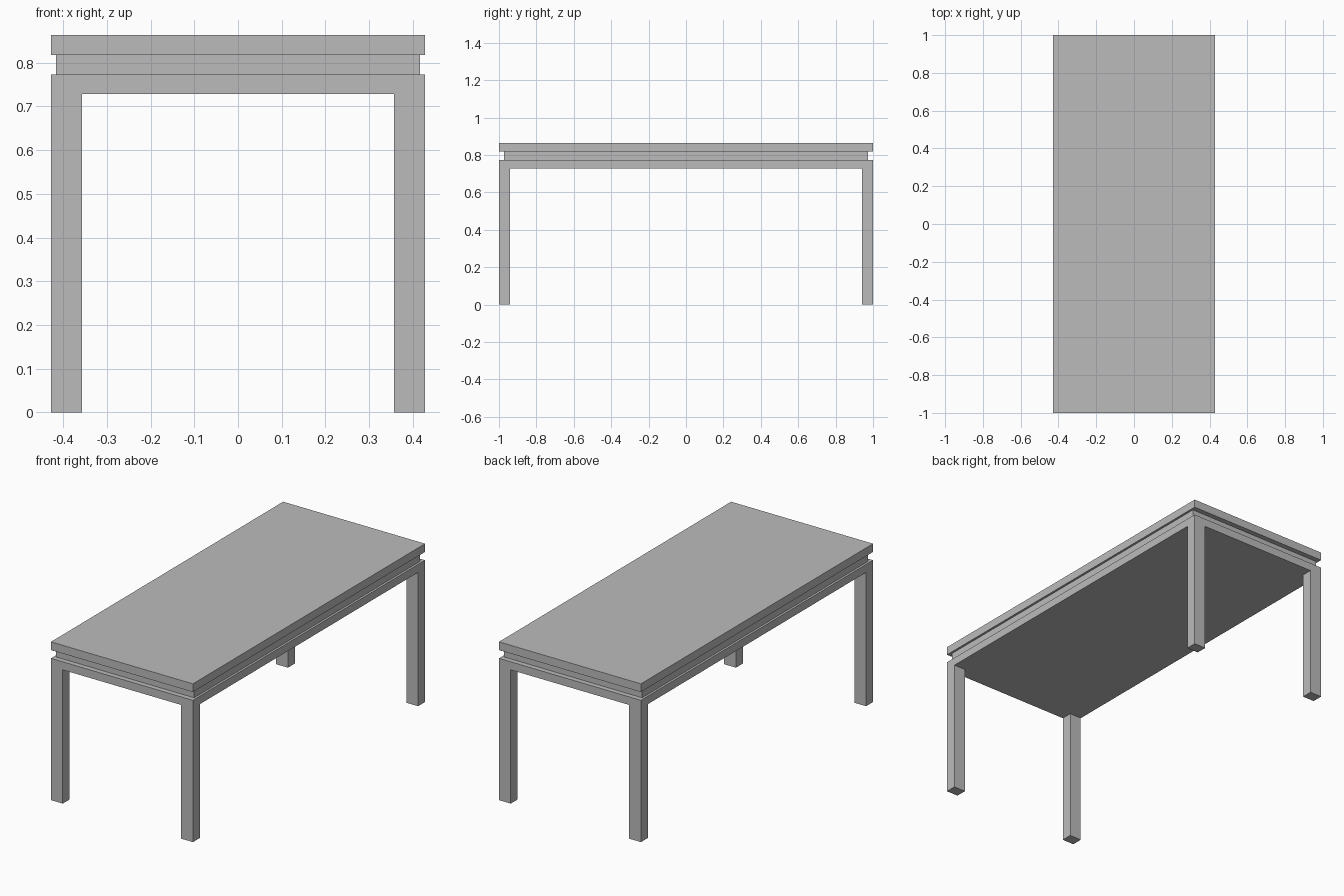
import bpy
import bmesh
from mathutils import Matrix

default = bpy.data.objects.get("Cube")
if default:
    bpy.data.objects.remove(default, do_unlink=True)

GREY = (0.5, 0.5, 0.5, 1.0)
mat = bpy.data.materials.new("plain grey")
mat.use_nodes = True
mat.diffuse_color = GREY
mat.node_tree.nodes["Principled BSDF"].inputs["Base Color"].default_value = GREY

HALF_X, HALF_Y = 0.428, 1.0
LEG_X, LEG_Y = 0.071, 0.06
FRAME_LOW, FRAME_TOP = 0.729, 0.773
SLAB_LOW, SLAB_TOP = 0.818, 0.863


def box(name, x, y, z):
    """Box from (low, high) ranges on each axis."""
    bm = bmesh.new()
    size = [b - a for a, b in (x, y, z)]
    mid = [(a + b) / 2 for a, b in (x, y, z)]
    bmesh.ops.create_cube(bm, size=1, matrix=Matrix.LocRotScale(mid, None, size))
    mesh = bpy.data.meshes.new(name)
    bm.to_mesh(mesh)
    bm.free()
    mesh.materials.append(mat)
    obj = bpy.data.objects.new(name, mesh)
    bpy.context.collection.objects.link(obj)
    return obj


def span(half):
    return (-half, half)


# Table top, recessed band below it, and lower frame panel
box("table_top", span(HALF_X), span(HALF_Y), (SLAB_LOW, SLAB_TOP))
box("recessed_band", span(HALF_X - 0.012), span(HALF_Y - 0.028), (FRAME_TOP, SLAB_LOW))
box("lower_frame", span(HALF_X), span(HALF_Y), (FRAME_LOW, FRAME_TOP))

# Four corner legs, flush with the frame
for side, sx in (("left", 1), ("right", -1)):
    for end, sy in (("front", -1), ("back", 1)):
        x = sorted((sx * (HALF_X - LEG_X), sx * HALF_X))
        y = sorted((sy * (HALF_Y - LEG_Y), sy * HALF_Y))
        box(f"{end}_{side}_leg", x, y, (0, FRAME_LOW))
